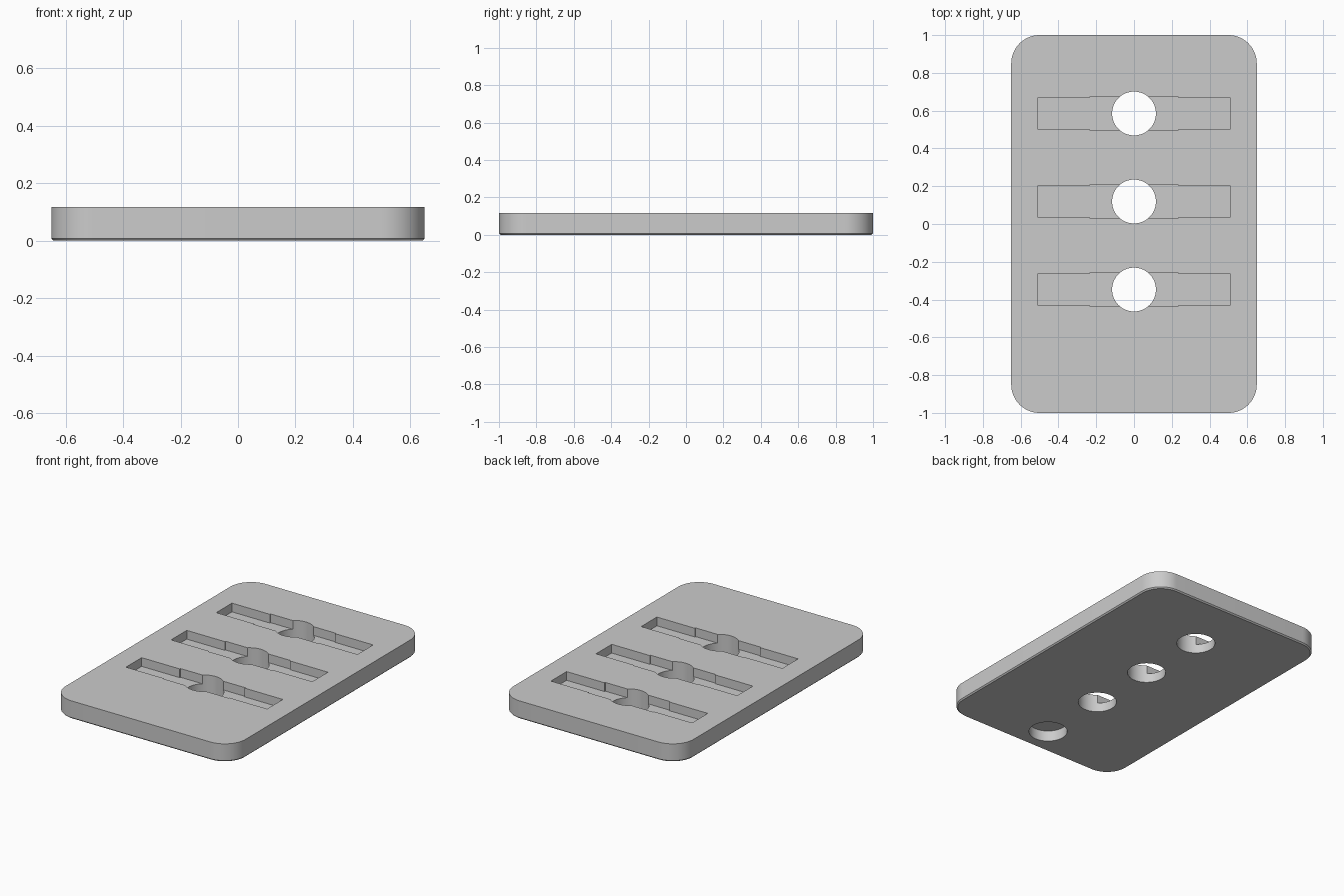
import bpy, bmesh, math

cube = bpy.data.objects.get("Cube")
if cube:
    bpy.data.objects.remove(cube, do_unlink=True)

HALF_W, HALF_L, HEIGHT = 0.65, 1.0, 0.117
CORNER, CHAMFER = 0.15, 0.008
HOLE_R, PITCH, FIRST_Y = 0.116, 0.466, 0.585
SLOT_FLOOR, BLIND_TOP = 0.06, 0.07

grey = bpy.data.materials.new("plain grey")
grey.use_nodes = True
colour = (0.6, 0.6, 0.6, 1)
grey.diffuse_color = colour
grey.node_tree.nodes["Principled BSDF"].inputs["Base Color"].default_value = colour


def rounded_rect(inset, steps=16):
    """Outline of the plate, shrunk by inset."""
    r = CORNER - inset
    cx, cy = HALF_W - CORNER, HALF_L - CORNER
    points = []
    for i, (sx, sy) in enumerate([(1, 1), (-1, 1), (-1, -1), (1, -1)]):
        for k in range(steps + 1):
            a = (i + k / steps) * math.pi / 2
            points.append((sx * cx + r * math.cos(a), sy * cy + r * math.sin(a)))
    return points


def circle(y, sides=64):
    return [(HOLE_R * math.cos(math.tau * k / sides),
             y + HOLE_R * math.sin(math.tau * k / sides)) for k in range(sides)]


def slot(y):
    """Stepped slot, slightly wider in the middle."""
    end, mid, narrow, wide = 0.51, 0.235, 0.081, 0.088
    upper = [(end, narrow), (mid, narrow), (mid, wide),
             (-mid, wide), (-mid, narrow), (-end, narrow)]
    return [(px, y + py) for px, py in upper] + [(-px, y - py) for px, py in upper]


def loft(name, layers):
    """Solid skinned through (outline, height) layers."""
    bm = bmesh.new()
    rings = [[bm.verts.new((x, y, z)) for x, y in pts] for pts, z in layers]
    for low, high in zip(rings, rings[1:]):
        n = len(low)
        for i in range(n):
            j = (i + 1) % n
            bm.faces.new((low[i], low[j], high[j], high[i]))
    bm.faces.new(list(reversed(rings[0])))
    bm.faces.new(rings[-1])
    bmesh.ops.recalc_face_normals(bm, faces=bm.faces)
    mesh = bpy.data.meshes.new(name)
    bm.to_mesh(mesh)
    bm.free()
    mesh.materials.append(grey)
    obj = bpy.data.objects.new(name, mesh)
    bpy.context.collection.objects.link(obj)
    return obj


# Plate with a fine chamfer around its underside
plate = loft("plate", [(rounded_rect(CHAMFER), 0), (rounded_rect(0), CHAMFER),
                       (rounded_rect(0), HEIGHT)])

# Three slots with through holes, then one blind hole from below
cutters = []
for i in range(4):
    y = FIRST_Y - i * PITCH
    top = HEIGHT + 0.1 if i < 3 else BLIND_TOP
    cutters.append(loft("hole_cutter", [(circle(y), -0.1), (circle(y), top)]))
    if i < 3:
        cutters.append(loft("slot_cutter", [(slot(y), SLOT_FLOOR), (slot(y), HEIGHT + 0.1)]))

bpy.ops.object.select_all(action="DESELECT")
plate.select_set(True)
bpy.context.view_layer.objects.active = plate
for cutter in cutters:
    cutter.hide_render = True
    cut = plate.modifiers.new("cut", "BOOLEAN")
    cut.operation, cut.solver, cut.object = "DIFFERENCE", "EXACT", cutter
    bpy.ops.object.modifier_apply(modifier=cut.name)
for cutter in cutters:
    bpy.data.objects.remove(cutter, do_unlink=True)

bpy.ops.object.shade_smooth_by_angle(angle=math.radians(30))
